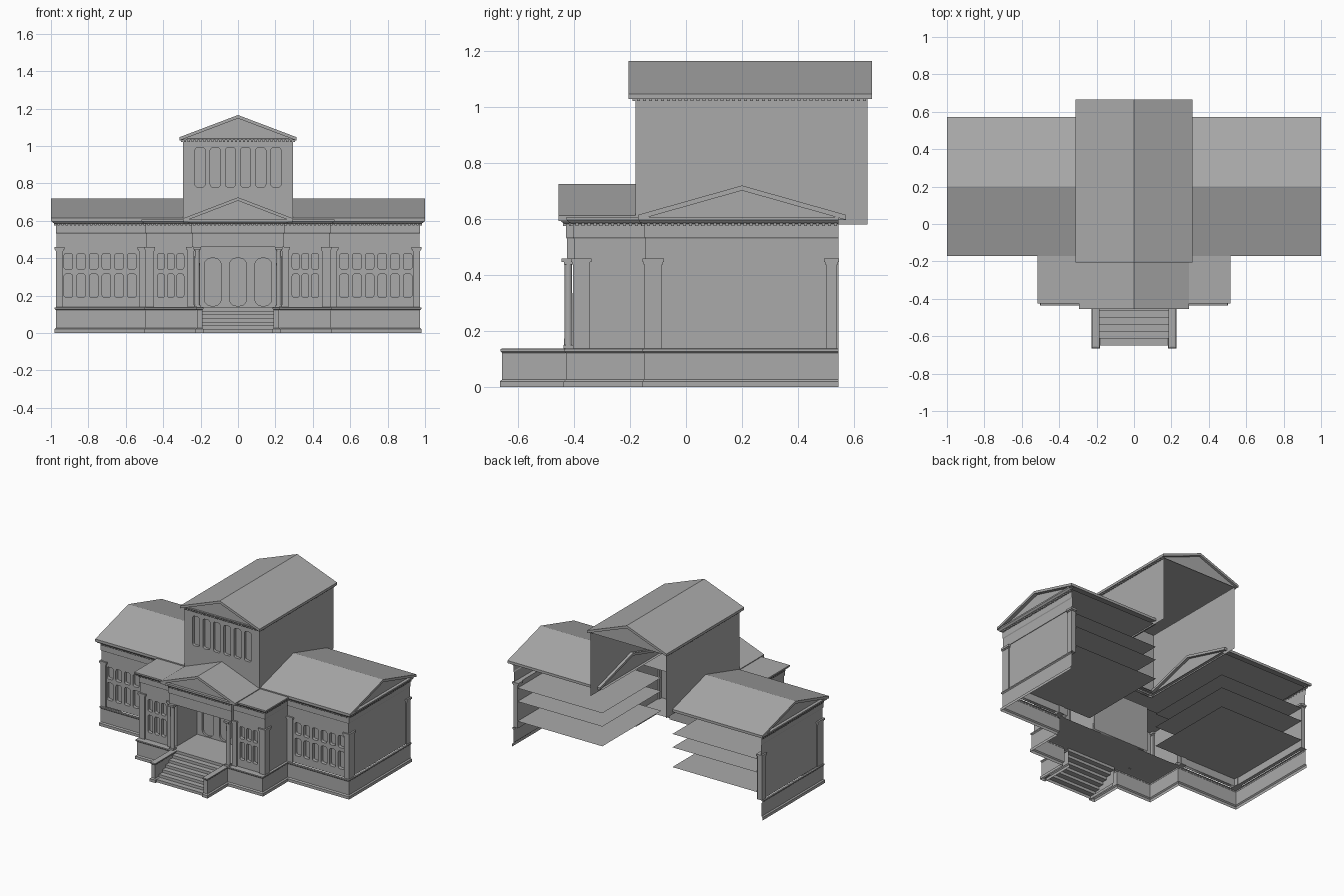
import bpy, bmesh, math
from mathutils import Vector

cube = bpy.data.objects.get("Cube")
if cube:
    bpy.data.objects.remove(cube, do_unlink=True)

stone = bpy.data.materials.new("grey_stone")
stone.use_nodes = True
GREY = (0.4, 0.4, 0.4, 1)
stone.diffuse_color = GREY
stone.node_tree.nodes["Principled BSDF"].inputs["Base Color"].default_value = GREY


def finish(name, mesh, mirror=True):
    mesh.materials.clear()
    mesh.materials.append(stone)
    ob = bpy.data.objects.new(name, mesh)
    bpy.context.scene.collection.objects.link(ob)
    if mirror:
        ob.modifiers.new("Mirror", "MIRROR")
    return ob


def from_bm(name, bm, mirror=True):
    mesh = bpy.data.meshes.new(name)
    bm.to_mesh(mesh)
    bm.free()
    return finish(name, mesh, mirror)


def add_box(bm, x0, x1, y0, y1, z0, z1):
    vs = bmesh.ops.create_cube(bm, size=1)["verts"]
    for v in vs:
        v.co = ((x0 + x1) / 2 + v.co.x * (x1 - x0),
                (y0 + y1) / 2 + v.co.y * (y1 - y0),
                (z0 + z1) / 2 + v.co.z * (z1 - z0))


def boxes(name, *dims):
    bm = bmesh.new()
    for d in dims:
        add_box(bm, *d)
    return from_bm(name, bm)


def normal(a, b):
    d = (Vector(b) - Vector(a)).normalized()
    return Vector((-d.y, d.x))


def sweep(name, path, profile):
    """Mitred moulding: profile holds (outward offset, height)."""
    bm = bmesh.new()
    norms = [normal(a, b) for a, b in zip(path, path[1:])]
    rows = []
    for i, p in enumerate(path):
        n0, n1 = norms[max(i - 1, 0)], norms[min(i, len(norms) - 1)]
        m = (n0 + n1) / (1 + n0.dot(n1))
        rows.append([bm.verts.new((p[0] + m.x * o, p[1] + m.y * o, z)) for o, z in profile])
    for r, s in zip(rows, rows[1:]):
        for j in range(len(profile) - 1):
            bm.faces.new((r[j], r[j + 1], s[j + 1], s[j]))
    return from_bm(name, bm)


def sheet(name, points, z):
    bm = bmesh.new()
    bm.faces.new([bm.verts.new((x, y, z)) for x, y in reversed(points)])
    return from_bm(name, bm)


def dentils(name, path, z0, z1, off, size=0.011, pitch=0.021):
    bm = bmesh.new()
    for a, b in zip(path, path[1:]):
        n, a, b = normal(a, b), Vector(a), Vector(b)
        count = int((b - a).length / pitch)
        for i in range(count):
            c = a.lerp(b, (i + 0.5) / count) + n * (off + size / 2)
            h = size / 2
            add_box(bm, c.x - h, c.x + h, c.y - h, c.y + h, z0, z1)
    return from_bm(name, bm)


def gable(name, along_x, start, end, mid, half, eave, ridge, inset, mirror, thick=0.018):
    """Roof slab with a recessed triangle at each inset position."""
    bm = bmesh.new()

    def vert(l, s, z):
        return bm.verts.new((l, mid + s, z) if along_x else (mid + s, l, z))
    section = [(-half, eave), (0, ridge), (half, eave),
               (half, eave - thick), (0, ridge - thick), (-half, eave - thick)]
    ends = [[vert(l, s, z) for s, z in section] for l in (start, end)]
    for i in range(6):
        j = (i + 1) % 6
        bm.faces.new((ends[0][i], ends[0][j], ends[1][j], ends[1][i]))
    for e in ends:
        bm.faces.new((e[0], e[1], e[4], e[5]))
        bm.faces.new((e[1], e[2], e[3], e[4]))
    for l in inset:
        bm.faces.new([vert(l, *section[k]) for k in (3, 4, 5)])
    bmesh.ops.recalc_face_normals(bm, faces=bm.faces)
    return from_bm(name, bm, mirror)


def frame(name, outer, back, depth, h0, h1, cols, width, rows, r, mirror=True):
    """Wall panel facing -y, pierced by a grid of rounded openings."""
    cu = bpy.data.curves.new(name, "CURVE")
    cu.dimensions, cu.fill_mode, cu.extrude = "2D", "BOTH", depth / 2

    def spline(pts):
        sp = cu.splines.new("POLY")
        sp.points.add(len(pts) - 1)
        for p, (x, z) in zip(sp.points, pts):
            p.co = (x, z, 0, 1)
        sp.use_cyclic_u = True
    x0, x1, z0, z1 = outer
    spline([(x0, z0), (x1, z0), (x1, z1), (x0, z1)])
    for c in range(cols):
        cx = h0 + width / 2 + c * (h1 - h0 - width) / (cols - 1)
        for a, b in rows:
            pts = []
            for q, (sx, z) in enumerate(((1, b - r), (-1, b - r), (-1, a + r), (1, a + r))):
                for k in range(4):
                    t = math.pi / 2 * (q + k / 3)
                    pts.append((cx + sx * (width / 2 - r) + r * math.cos(t), z + r * math.sin(t)))
            spline(pts)
    tmp = bpy.data.objects.new(name + "_outline", cu)
    bpy.context.scene.collection.objects.link(tmp)
    mesh = bpy.data.meshes.new_from_object(tmp.evaluated_get(bpy.context.evaluated_depsgraph_get()))
    bpy.data.objects.remove(tmp, do_unlink=True)
    for v in mesh.vertices:
        v.co = (v.co.x, back - depth / 2 - v.co.z, v.co.y)
    mesh.name = name
    return finish(name, mesh, mirror)


# Plan outlines of one half, from the back corner round to the centre
corner = [(0.97, 0.545), (0.97, -0.145), (0.49, -0.145), (0.49, -0.40)]
inner = [(0, -0.14), (0.275, -0.14), (0.275, 0.545)]
wall_path = corner + [(0.19, -0.40), (0.19, -0.16), (0, -0.16)]
top_path = corner + [(0.245, -0.40), (0.245, -0.425), (0, -0.425)]
base_path = corner[:3] + [(0.49, -0.425), (0.215, -0.425), (0.215, -0.653),
                          (0.195, -0.653), (0.195, -0.425)]
wing_plan = [(0.94, 0.545), (0.94, -0.115), (0.275, -0.115), (0.275, 0.545)]

# Plinth, porch floor and stairs
sweep("plinth", base_path, [(0.012, 0), (0.012, 0.02), (0.004, 0.027), (0.004, 0.122),
                            (0.01, 0.128), (0.01, 0.136), (0, 0.138)])
sheet("porch_floor", base_path[2:] + [(0, -0.425), (0, -0.145)], 0.138)
bm = bmesh.new()
steps, previous = 7, None
for i in range(steps):
    y = -0.65 + i * 0.225 / (steps - 1)
    for z in (i * 0.138 / steps, (i + 1) * 0.138 / steps):
        edge = [bm.verts.new((x, y, z)) for x in (0, 0.195)]
        if previous:
            bm.faces.new((previous[0], previous[1], edge[1], edge[0]))
        previous = edge
from_bm("stairs", bm)

# Walls, entablature and the levels behind them
sweep("outer_walls", wall_path, [(-0.03, 0.138), (-0.03, 0.46), (0, 0.46)])
sweep("entablature", top_path, [(0, 0.46), (0, 0.53), (0.004, 0.536), (0.004, 0.583),
                                (0.018, 0.588), (0.026, 0.597), (0.026, 0.607), (0, 0.607)])
dentils("cornice_dentils", top_path, 0.575, 0.586, 0.003)
for label, z in (("lower", 0.19), ("middle", 0.33), ("upper", 0.425)):
    sheet(label + "_wing_level", wing_plan, z)
sheet("porch_soffit", top_path[2:] + [(0, -0.145)], 0.46)
sheet("ceiling", top_path + inner, 0.59)
sheet("front_roof", top_path[2:] + [(0, -0.145)], 0.607)

# Pilasters with capitals
bm = bmesh.new()
for x0, x1, y0, y1 in ((0.935, 0.974, -0.148, -0.085), (0.94, 0.974, 0.50, 0.54),
                       (0.49, 0.53, -0.148, -0.11), (0.45, 0.494, -0.404, -0.345),
                       (0.235, 0.27, -0.404, -0.36)):
    for grow, z0, z1 in ((0, 0.138, 0.45), (0.003, 0.438, 0.446), (0.007, 0.446, 0.46)):
        add_box(bm, x0 - grow, x1 + grow, y0 - grow, y1 + grow, z0, z1)
from_bm("pilasters", bm)

# Porch columns
bm = bmesh.new()
bmesh.ops.create_cone(bm, segments=20, radius1=0.015, radius2=0.013, depth=0.3)
for f in bm.faces:
    f.smooth = len(f.verts) == 4
bmesh.ops.translate(bm, verts=bm.verts, vec=(0.218, -0.42, 0.298))
from_bm("porch_column", bm)
boxes("column_blocks", (0.2, 0.236, -0.438, -0.402, 0.138, 0.15),
      (0.198, 0.238, -0.445, -0.40, 0.446, 0.46), (0.202, 0.234, -0.436, -0.404, 0.438, 0.446))

# Side wall panels
boxes("side_panels", (0.94, 0.966, -0.085, 0.50, 0.138, 0.46),
      (0.46, 0.486, -0.345, -0.14, 0.138, 0.46))

# Window and door screens
panes = [(0.19, 0.315), (0.34, 0.425)]
frame("wing_windows", (0.53, 0.935, 0.138, 0.46), -0.115, 0.024, 0.545, 0.93, 6, 0.046, panes, 0.012)
frame("front_windows", (0.27, 0.45, 0.138, 0.46), -0.37, 0.024, 0.29, 0.43, 3, 0.036, panes, 0.01)
frame("entry_doors", (-0.22, 0.22, 0.138, 0.46), -0.13, 0.015, -0.18, 0.18, 3, 0.09,
      [(0.145, 0.40)], 0.035, False)

# Wing and porch roofs
gable("wing_roof", True, 0.275, 1.0, 0.2, 0.372, 0.615, 0.72, (0.975,), True)
gable("porch_roof", False, -0.455, -0.175, 0, 0.295, 0.612, 0.725, (-0.432,), False)
boxes("porch_cornice", (0, 0.29, -0.451, -0.18, 0.594, 0.607))

# Raised central hall, open at the back
hall = [(0.295, 0.648), (0.295, -0.18)]
hall_top = hall + [(0, -0.18)]
sweep("hall_side_walls", hall, [(0, 0.58), (0, 1.03)])
frame("hall_windows", (-0.295, 0.295, 0.58, 1.03), -0.16, 0.02, -0.23, 0.23, 6, 0.054,
      [(0.78, 0.99)], 0.014, False)
boxes("hall_window_backing", (0, 0.29, -0.16, -0.156, 0.58, 1.03))
sweep("hall_cornice", hall_top, [(0, 1.03), (0.012, 1.032), (0.015, 1.042), (0, 1.042)])
dentils("hall_dentils", hall_top, 1.022, 1.031, 0)
sheet("hall_ceiling", hall_top + [(0, 0.648)], 1.035)
gable("hall_roof", False, -0.205, 0.665, 0, 0.312, 1.047, 1.165, (-0.182, 0.648), False)
